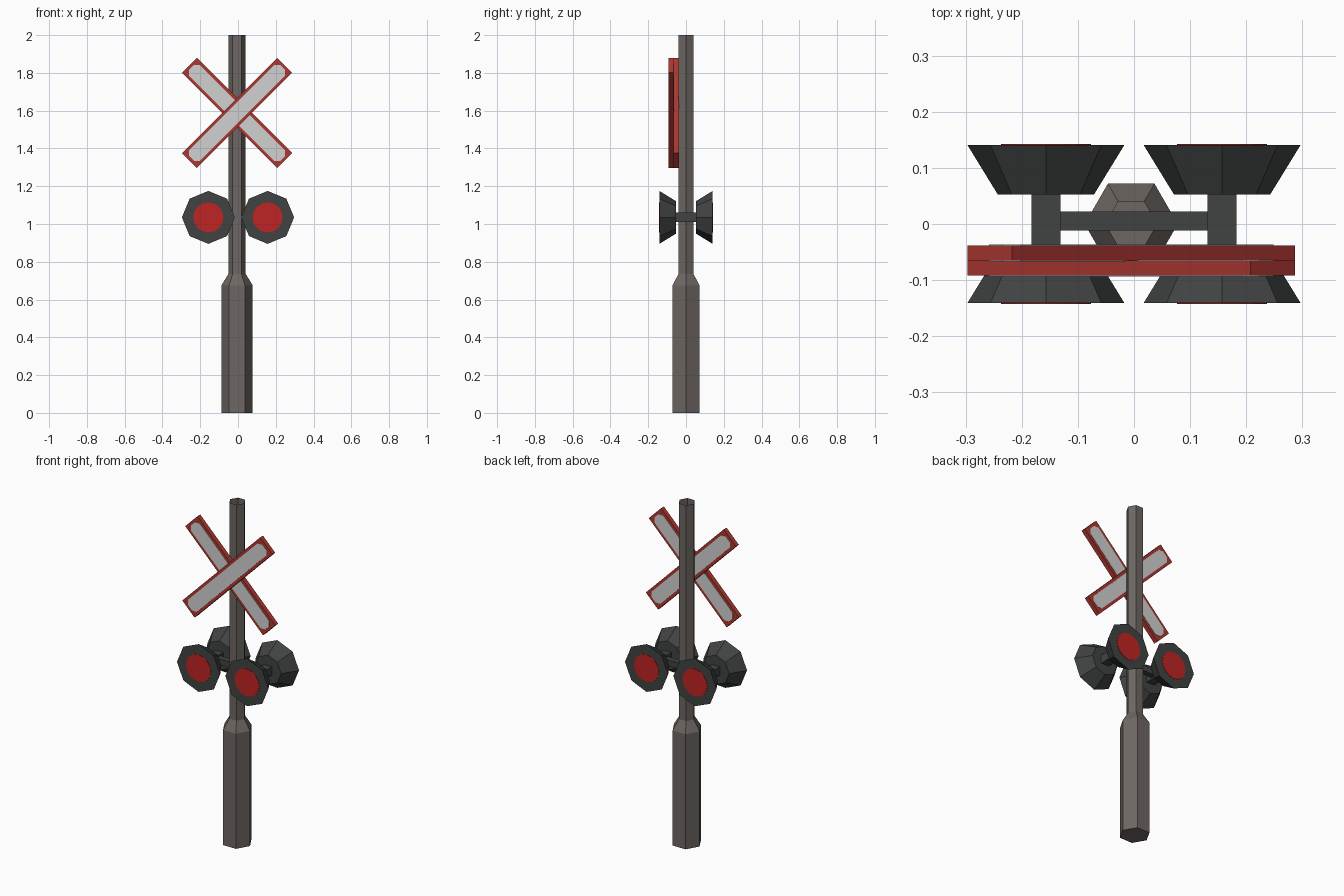
import bpy, bmesh, math
from mathutils import Matrix, Vector

if "Cube" in bpy.data.objects:
    bpy.data.objects.remove(bpy.data.objects["Cube"])


def material(name, rgb):
    m = bpy.data.materials.new(name)
    m.diffuse_color = (*rgb, 1)
    m.use_nodes = True
    m.node_tree.nodes["Principled BSDF"].inputs["Base Color"].default_value = m.diffuse_color
    return m


STEEL = material("steel_grey", (0.155, 0.135, 0.125))
DARK = material("dark_grey", (0.053, 0.056, 0.056))
RED = material("sign_red", (0.42, 0.038, 0.03))
WHITE = material("sign_white", (0.65, 0.64, 0.65))
LENS = material("lens_red", (0.52, 0.018, 0.018))


def loft(name, rings, mat, cap_end=True):
    """Skin a list of equal-length point rings, capping the ends."""
    bm = bmesh.new()
    loops = [[bm.verts.new(p) for p in ring] for ring in rings]
    n = len(loops[0])
    for a, b in zip(loops, loops[1:]):
        for i in range(n):
            j = (i + 1) % n
            bm.faces.new((a[i], a[j], b[j], b[i]))
    bm.faces.new(loops[0][::-1])
    if cap_end:
        bm.faces.new(loops[-1])
    bmesh.ops.recalc_face_normals(bm, faces=bm.faces)
    me = bpy.data.meshes.new(name)
    bm.to_mesh(me)
    bm.free()
    me.materials.append(mat)
    ob = bpy.data.objects.new(name, me)
    bpy.context.collection.objects.link(ob)
    return ob


def circle(n, r):
    return [(r * math.cos(2 * math.pi * i / n), r * math.sin(2 * math.pi * i / n)) for i in range(n)]


def along_y(outline, y, x=0, z=0):
    return [(x + u, y, z + v) for u, v in outline]


def box(name, x0, x1, y0, y1, z0, z1, mat):
    outline = [(x0, z0), (x1, z0), (x1, z1), (x0, z1)]
    return loft(name, [along_y(outline, y0), along_y(outline, y1)], mat)


CX, LAMP_Z = -0.005, 1.035

# Six-sided pole with thick base, open at the top
profile = [(0.083, 0), (0.083, 0.675), (0.046, 0.735), (0.046, 2.0)]
loft("pole", [[(CX + u, v, z) for u, v in circle(6, r)] for r, z in profile], STEEL, cap_end=False)

# Crossed boards with white panels on both faces
L, W, B, C = 0.357, 0.056, 0.016, 0.022
board = [(-L, -W), (L, -W), (L, W), (-L, W)]
l, w = L - B, W - B
panel = [(-l + C, -w), (l - C, -w), (l, -w + C), (l, w - C),
         (l - C, w), (-l + C, w), (-l, w - C), (-l, -w + C)]


def turned(outline, sign):
    s = math.sqrt(0.5)
    return [((u - sign * v) * s, (sign * u + v) * s) for u, v in outline]


for label, sign, y0, y1 in (("front", 1, -0.092, -0.065), ("back", -1, -0.065, -0.038)):
    for part, outline, mat, e in (("board", board, RED, 0), ("panel", panel, WHITE, 0.0015)):
        shape = turned(outline, sign)
        loft(f"{label}_{part}", [along_y(shape, y, CX, 1.588) for y in (y0 - e, y1 + e)], mat)

# Lamp crossbar and stubs
box("crossbar", -0.14, 0.14, -0.012, 0.022, 1.018, 1.052, DARK)
for side, sx in (("left", -1), ("right", 1)):
    x = sx * 0.157
    box(f"{side}_lamp_stub", x - 0.026, x + 0.026, -0.055, 0.055, 1.01, 1.06, DARK)
    # Eight-sided flared lamps with round lenses, facing both ways
    for face, sy in (("front", -1), ("back", 1)):
        loft(f"{side}_{face}_lamp",
             [along_y(circle(8, r), sy * y, x, LAMP_Z) for r, y in ((0.086, 0.053), (0.14, 0.141))], DARK)
        loft(f"{side}_{face}_lens",
             [along_y(circle(16, 0.08), sy * y, x, LAMP_Z) for y in (0.14, 0.143)], LENS)
